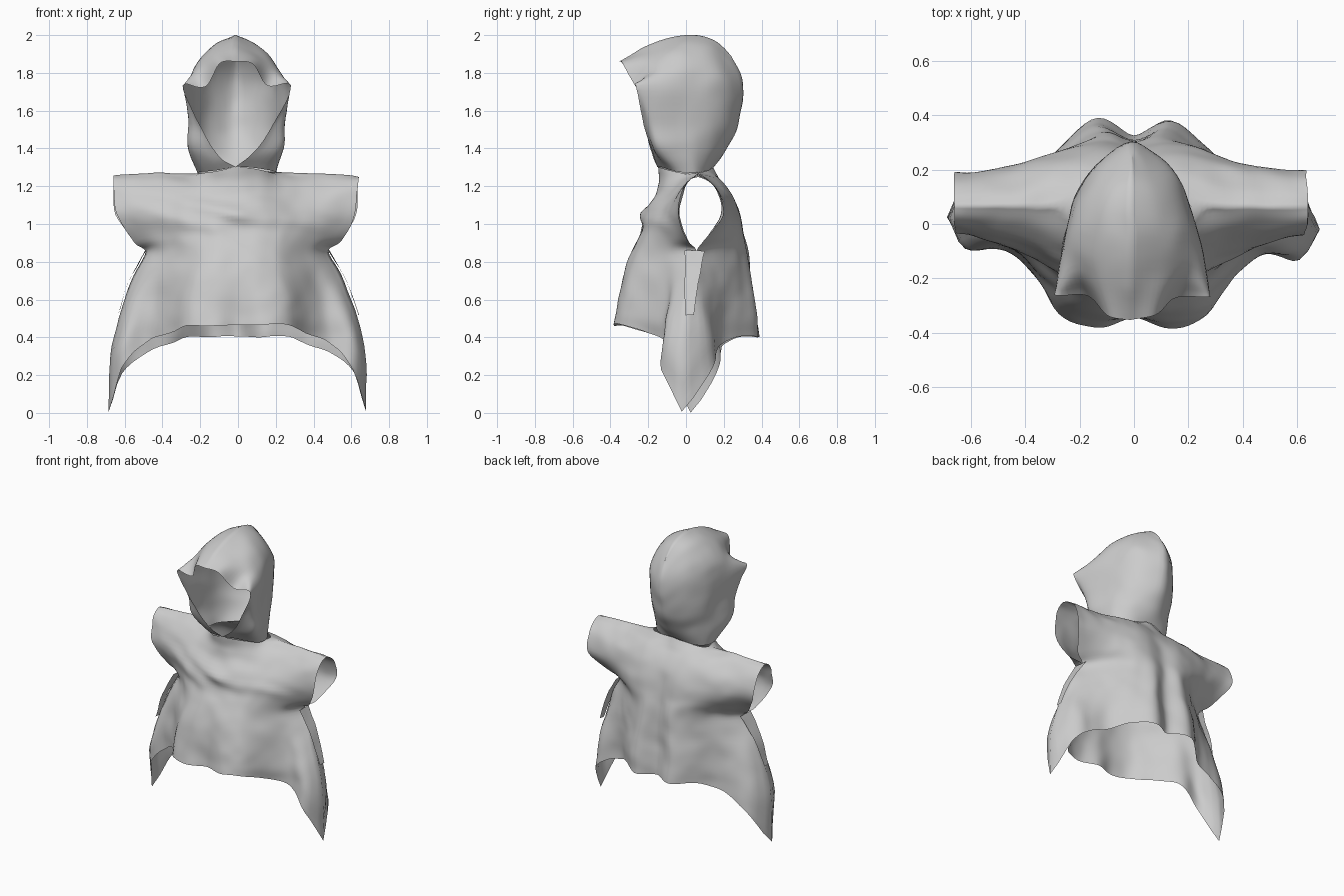
import bpy, bmesh
from mathutils import Vector, noise

if "Cube" in bpy.data.objects:
    bpy.data.objects.remove(bpy.data.objects["Cube"])


def spline(knots, vals, t):
    """Smooth curve through vals (floats or vectors) at the given knots."""
    n = len(knots)
    i = 0
    while i < n - 2 and t > knots[i + 1]:
        i += 1

    def slope(k):
        a, b = max(k - 1, 0), min(k + 1, n - 1)
        return (vals[b] - vals[a]) * (1 / (knots[b] - knots[a]))
    h = knots[i + 1] - knots[i]
    s = (t - knots[i]) / h
    return (vals[i] * (2*s**3 - 3*s*s + 1) + slope(i) * (h * (s**3 - 2*s*s + s))
            + vals[i + 1] * (3*s*s - 2*s**3) + slope(i + 1) * (h * (s**3 - s*s)))


def add_grid(bm, func, us, vs, flip=False):
    """Sheet of quads through func(u, v)."""
    rows = [[bm.verts.new(func(u, v)) for u in us] for v in vs]
    for r0, r1 in zip(rows, rows[1:]):
        for i in range(len(us) - 1):
            quad = (r0[i], r0[i + 1], r1[i + 1], r1[i])
            bm.faces.new(quad[::-1] if flip else quad)


def steps(a, b, n):
    return [a + (b - a) * i / n for i in range(n + 1)]


def crumple(p):
    """Irregular cloth wrinkles, strongest across the chest."""
    p = p + noise.noise_vector(p * 5) * 0.011 + noise.noise_vector(p * 11) * 0.004
    if p.y < 0 and 0.88 < p.z < 1.25:
        w = 1 - abs(p.z - 1.06) / 0.19
        q = Vector((p.x * 4, 0.5, p.z * 15 + p.x * 3))
        p.y -= 0.03 * max(w, 0) * noise.noise(q) * (1 - abs(p.x) / 0.7)
    return p


def finish(bm, name):
    bmesh.ops.remove_doubles(bm, verts=bm.verts, dist=0.002)
    for v in bm.verts:
        v.co = crumple(v.co)
    me = bpy.data.meshes.new(name)
    bm.to_mesh(me)
    bm.free()
    ob = bpy.data.objects.new(name, me)
    bpy.context.collection.objects.link(ob)
    bpy.context.view_layer.objects.active = ob
    ob.select_set(True)
    bpy.ops.object.shade_smooth_by_angle(angle=1.8)
    ob.select_set(False)
    return ob


# Tunic body: half-width, seam height and depth profile per row, hem to shoulder
half_u = [0, .2, .4, .55, .7, .9, 1]
full_u = [-u for u in half_u[:0:-1]] + half_u
drop = [0, 0, 0, .1, .2, .5, 1]
widths = [.68, .68, .635, .55, .485, .55, .635, .645, .645, .645]
seam_z = [.005, .25, .50, .73, .855, .91, 1.05, 1.17, 1.23, 1.25]
seam_y = [.0, .0, .01, .04, .05]
front_z = [.465, .53, .63, .75, .86, .95, 1.04, 1.14, 1.22, 1.27]
back_z = [.405, .50, .61, .74, .86, .95, 1.05, 1.15, 1.23, 1.27]
front_y = [
    [-.35, -.38, -.33, -.18, -.10, -.11, .00],
    [-.345, -.365, -.32, -.18, -.10, -.10, .00],
    [-.34, -.35, -.31, -.19, -.10, -.06, .01],
    [-.32, -.325, -.29, -.21, -.12, -.03, .04],
    [-.285, -.28, -.25, -.20, -.13, -.03, .05],
    [-.24, -.24, -.21, -.16, -.10, -.03, .01],
    [-.23, -.22, -.18, -.13, -.09, -.05, -.04],
    [-.165, -.15, -.11, -.07, -.05, -.03, -.015],
    [-.14, -.11, -.03, -.005, .01, .015, .02],
    [-.145, -.10, .06, .065, .065, .065, .065]]
back_y = [
    [.32, .385, .28, .19, .17, .15, .00],
    [.32, .375, .28, .19, .16, .12, .00],
    [.315, .36, .28, .20, .15, .09, .01],
    [.31, .34, .285, .23, .16, .08, .04],
    [.30, .325, .285, .24, .18, .09, .05],
    [.29, .305, .28, .245, .20, .13, .09],
    [.27, .285, .265, .24, .215, .19, .19],
    [.235, .245, .235, .215, .19, .175, .17],
    [.18, .18, .165, .14, .125, .12, .115],
    [.14, .11, .07, .065, .065, .065, .065]]


def panel(depths, centre_z):
    keys = list(range(len(widths)))
    mirrored = [Vector(row[:0:-1] + row) for row in depths]

    def point(u, v):
        zc, zs = spline(keys, centre_z, v), spline(keys, seam_z, v)
        y = spline(full_u, list(spline(keys, mirrored, v)), u)
        if abs(u) > .999 and v <= 4:        # closed side seam
            y, zs = spline(keys[:5], seam_y, v), spline(keys, seam_z, v)
        if abs(u) > .32 and v > 8.99:       # closed shoulder seam
            y = .065
        y -= .025 * u**3 * max(0, 1 - v / 4)
        collar = .03 * max(0, 1 - abs(u) / .3) * max(0, v - 8)
        x = u * spline(keys, widths, v) - .012 * min(1, max(0, v - 5))
        return Vector((x, y, zc + (zs - zc) * spline(half_u, drop, abs(u)) + collar))
    return point


bm = bmesh.new()
add_grid(bm, panel(front_y, front_z), steps(-1, 1, 60), steps(0, 9, 45))
add_grid(bm, panel(back_y, back_z), steps(-1, 1, 60), steps(0, 9, 45), flip=True)
finish(bm, "tunic_body")

# Narrow folded strips hanging below each sleeve
for side, label in ((1, "right"), (-1, "left")):
    bm = bmesh.new()

    def strip(u, v, side=side):
        x = spline([0, .5, 1], [.485, .58, .638], v)
        return Vector((side * x, .04 - .02 * v + u * (.055 - .035 * v), .86 - .34 * v))
    add_grid(bm, strip, steps(-1, 1, 4), steps(0, 1, 10), flip=side > 0)
    finish(bm, "underarm_fold_" + label)

# Hood: curves running top to neck, from the face rim round to the back centre
hood_curves = [[Vector(p) for p in c] for c in (
    [(0, -.35, 1.855), (.085, -.335, 1.845), (.16, -.265, 1.73), (.285, -.26, 1.73),
     (.20, -.225, 1.53), (.10, -.18, 1.38), (0, -.15, 1.30)],
    [(0, -.20, 1.945), (.12, -.20, 1.89), (.20, -.17, 1.82), (.27, -.20, 1.73),
     (.255, -.17, 1.53), (.245, -.15, 1.40), (.18, -.08, 1.28)],
    [(0, -.02, 2.0), (.12, -.02, 1.95), (.20, 0, 1.86), (.235, 0, 1.73),
     (.23, 0, 1.53), (.225, .02, 1.40), (.20, .04, 1.27)],
    [(0, .15, 1.97), (.085, .15, 1.92), (.135, .18, 1.82), (.15, .20, 1.70),
     (.155, .18, 1.52), (.14, .15, 1.40), (.12, .11, 1.28)],
    [(0, .24, 1.89), (0, .28, 1.80), (0, .295, 1.70), (0, .285, 1.60),
     (0, .26, 1.48), (0, .20, 1.38), (0, .14, 1.30)])]
hood_curves += [[Vector((-p.x, p.y, p.z)) for p in c] for c in hood_curves[-2::-1]]


def hood_point(u, v):
    ring = [spline(list(range(7)), c, v) for c in hood_curves]
    return spline(list(range(9)), ring, u) - Vector((.01, 0, 0))


bm = bmesh.new()
add_grid(bm, hood_point, steps(0, 8, 48), steps(0, 6, 36), flip=True)
finish(bm, "hood")
